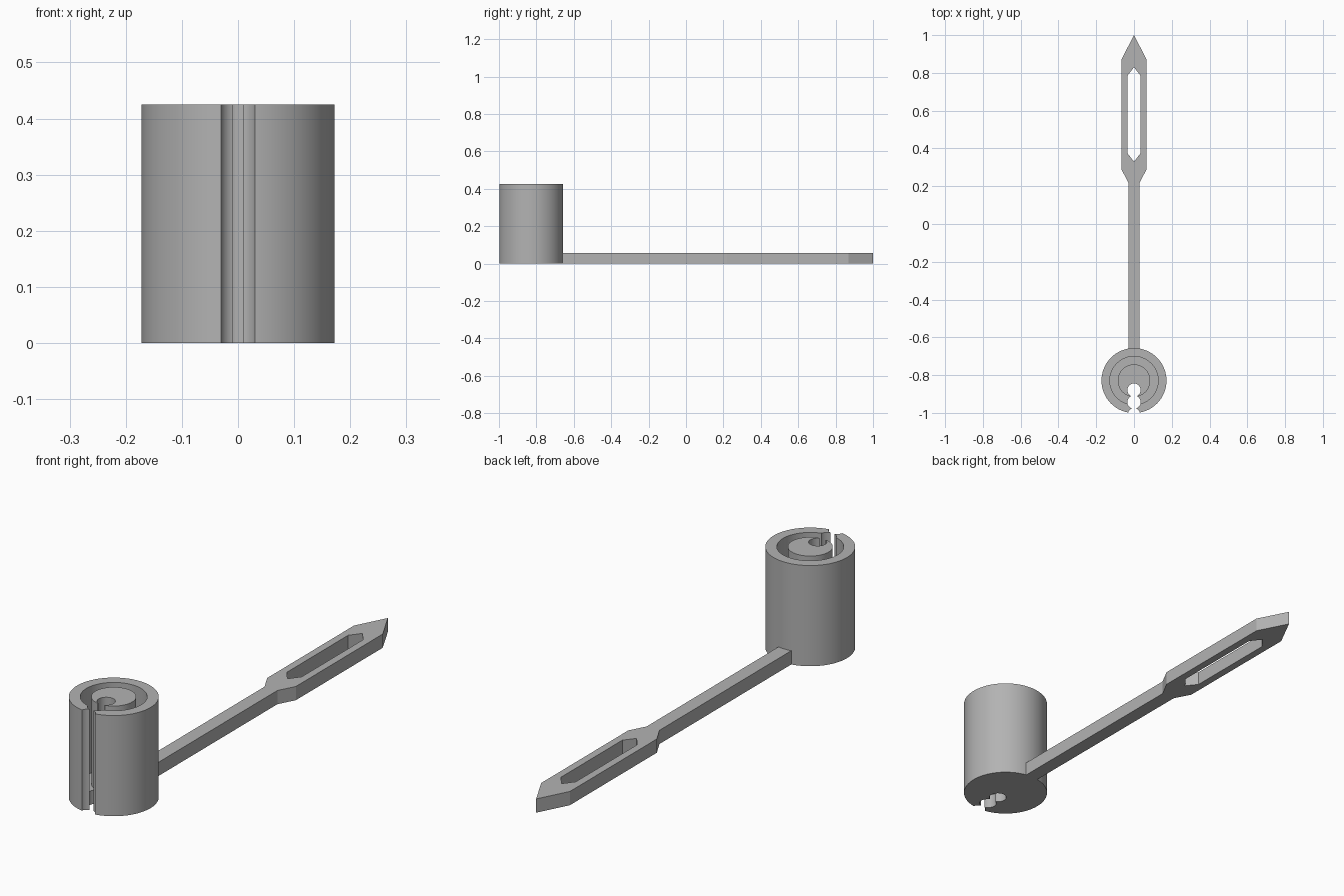
import bpy, bmesh, math
from mathutils import Matrix

cube = bpy.data.objects.get("Cube")
if cube:
    bpy.data.objects.remove(cube, do_unlink=True)

GREY = (0.45, 0.45, 0.45, 1)
grey = bpy.data.materials.new("plain grey")
grey.use_nodes = True
grey.diffuse_color = GREY
grey.node_tree.nodes["Principled BSDF"].inputs["Base Color"].default_value = GREY

CENTRE_Y, HEIGHT, RADIUS = -0.829, 0.425, 0.172
THICK = 0.058


def add_object(name, data):
    obj = bpy.data.objects.new(name, data)
    bpy.context.collection.objects.link(obj)
    return obj


def select_only(obj):
    bpy.ops.object.select_all(action='DESELECT')
    obj.select_set(True)
    bpy.context.view_layer.objects.active = obj


def lathe(name, profile, steps=96):
    """Revolve an (r, z) profile about the barrel axis."""
    bm = bmesh.new()
    verts = [bm.verts.new((r, 0, z)) for r, z in profile]
    edges = [bm.edges.new(pair) for pair in zip(verts, verts[1:])]
    bmesh.ops.spin(bm, geom=verts + edges, cent=(0, 0, 0), axis=(0, 0, 1),
                   angle=math.tau, steps=steps)
    bmesh.ops.remove_doubles(bm, verts=bm.verts, dist=1e-5)
    bmesh.ops.recalc_face_normals(bm, faces=bm.faces)
    bmesh.ops.translate(bm, verts=bm.verts, vec=(0, CENTRE_Y, 0))
    mesh = bpy.data.meshes.new(name)
    bm.to_mesh(mesh)
    bm.free()
    return add_object(name, mesh)


def cut_hole(target, y, radius):
    """Drill a vertical through hole at x = 0."""
    bm = bmesh.new()
    bmesh.ops.create_cone(bm, cap_ends=True, segments=40, radius1=radius,
                          radius2=radius, depth=HEIGHT * 2,
                          matrix=Matrix.Translation((0, y, HEIGHT / 2)))
    mesh = bpy.data.meshes.new("hole_cutter")
    bm.to_mesh(mesh)
    bm.free()
    cutter = add_object("hole_cutter", mesh)
    cutter.hide_render = True
    mod = target.modifiers.new("hole", 'BOOLEAN')
    mod.operation, mod.solver, mod.object = 'DIFFERENCE', 'EXACT', cutter
    select_only(target)
    bpy.ops.object.modifier_apply(modifier=mod.name)
    bpy.data.objects.remove(cutter, do_unlink=True)


# Barrel with a ring-shaped groove around a solid core
barrel = lathe("barrel", [
    (0, 0), (RADIUS, 0), (RADIUS, HEIGHT), (0.128, HEIGHT), (0.128, THICK),
    (0.086, THICK), (0.086, HEIGHT), (0, HEIGHT)])

# Keyhole: a row of overlapping holes that opens through the front
for hole_y, hole_radius in ((-0.879, 0.035), (-0.943, 0.035), (-1.007, 0.032)):
    cut_hole(barrel, hole_y, hole_radius)
barrel.data.materials.clear()
barrel.data.materials.append(grey)
select_only(barrel)
bpy.ops.object.shade_smooth_by_angle(angle=math.radians(30))

# Flat pointer: slim shaft, wider head with a pointed tip and a long window
right_side = [(0.03, -0.67), (0.03, 0.22), (0.067, 0.29), (0.067, 0.87)]
outline = right_side + [(0, 1)] + [(-x, y) for x, y in reversed(right_side)]
window = [(0, 0.33), (0.035, 0.375), (0.035, 0.785),
          (0, 0.83), (-0.035, 0.785), (-0.035, 0.375)]
curve = bpy.data.curves.new("pointer", 'CURVE')
curve.dimensions = '2D'
curve.fill_mode = 'BOTH'
curve.extrude = THICK / 2
for loop in (outline, window):
    spline = curve.splines.new('POLY')
    spline.points.add(len(loop) - 1)
    for point, (x, y) in zip(spline.points, loop):
        point.co = (x, y, 0, 1)
    spline.use_cyclic_u = True
pointer = add_object("pointer", curve)
pointer.location.z = THICK / 2
select_only(pointer)
bpy.ops.object.convert(target='MESH')
pointer = bpy.context.object
pointer.data.materials.clear()
pointer.data.materials.append(grey)
bpy.ops.object.shade_flat()
